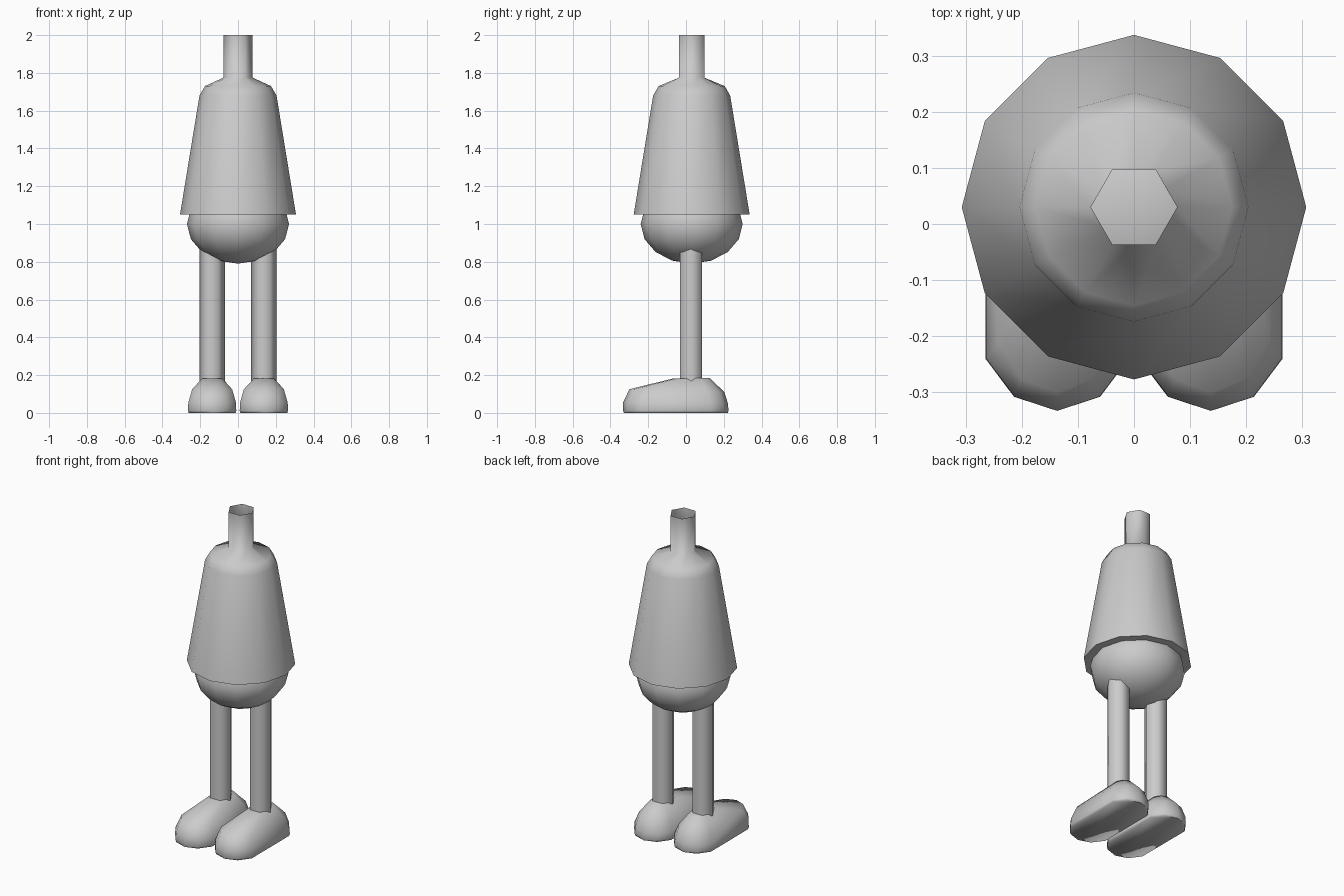
import bpy, bmesh, math

if "Cube" in bpy.data.objects:
    bpy.data.objects.remove(bpy.data.objects["Cube"])

grey = bpy.data.materials.new("plain grey")
grey.diffuse_color = (0.6, 0.6, 0.6, 1)
grey.use_nodes = True
grey.node_tree.nodes["Principled BSDF"].inputs["Base Color"].default_value = grey.diffuse_color
BODY_Y = 0.03


def finish(name, bm, angle=70):
    """Turn a bmesh into a smooth-shaded object with sharp creases."""
    bmesh.ops.recalc_face_normals(bm, faces=bm.faces)
    mesh = bpy.data.meshes.new(name)
    bm.to_mesh(mesh)
    bm.free()
    mesh.materials.append(grey)
    ob = bpy.data.objects.new(name, mesh)
    bpy.context.collection.objects.link(ob)
    bpy.ops.object.select_all(action='DESELECT')
    ob.select_set(True)
    bpy.context.view_layer.objects.active = ob
    bpy.ops.object.shade_smooth_by_angle(angle=math.radians(angle))
    return ob


def loft(name, rings, cap_bottom=True, cap_top=True):
    """Skin a stack of rings that share one point count."""
    bm = bmesh.new()
    loops = [[bm.verts.new(p) for p in ring] for ring in rings]
    n = len(loops[0])
    for a, b in zip(loops, loops[1:]):
        for i in range(n):
            j = (i + 1) % n
            bm.faces.new((a[i], a[j], b[j], b[i]))
    if cap_bottom:
        bm.faces.new(loops[0][::-1])
    if cap_top:
        bm.faces.new(loops[-1])
    return finish(name, bm)


def circle(cx, cy, r, z, n):
    return [(cx + r * math.cos(math.tau * i / n),
             cy + r * math.sin(math.tau * i / n), z) for i in range(n)]


def hexagon(cx, cy, r, z):
    """Hexagon with edge midpoints, so it joins a 12-sided ring."""
    h = circle(cx, cy, r, z, 6)
    pts = []
    for i in range(6):
        a, b = h[i], h[(i + 1) % 6]
        pts += [a, tuple((s + t) / 2 for s, t in zip(a, b))]
    return pts


# Coat: flared 12-sided body narrowing into an open six-sided neck
coat = [circle(0, BODY_Y, r, z, 12)
        for r, z in ((0.307, 1.05), (0.204, 1.68), (0.175, 1.73))]
coat += [hexagon(0, BODY_Y, 0.077, z) for z in (1.775, 2.0)]
loft("coat_and_neck", coat, cap_top=False)

# Hips: flattened ball under the coat
bm = bmesh.new()
bmesh.ops.create_uvsphere(bm, u_segments=12, v_segments=8, radius=1)
bmesh.ops.scale(bm, vec=(0.27, 0.27, 0.21), verts=bm.verts)
bmesh.ops.translate(bm, vec=(0, BODY_Y, 1.0), verts=bm.verts)
finish("hips", bm)


def foot_ring(cx, half, front, back, nose, heel, z_front, z_back):
    """Long outline with faceted rounded ends; height runs front to back."""
    pts = []
    for s, t in ((1, 0), (0.6, 0.73), (0, 1), (-0.6, 0.73), (-1, 0)):
        pts.append((cx + s * half, back - heel + t * heel, z_back))
    for s, t in ((-1, 0), (-0.6, 0.73), (0, 1), (0.6, 0.73), (1, 0)):
        pts.append((cx + s * half, front + nose - t * nose, z_front))
    return pts


for side, sx in (("left", -1), ("right", 1)):
    x = 0.137 * sx
    # Leg: six-sided post from shoe to hips
    loft(side + "_leg", [circle(x, 0.027, 0.067, z, 6) for z in (0.17, 0.95)])
    # Shoe: flat sole, rounded wall, sloping toe and raised ankle
    loft(side + "_shoe", [
        foot_ring(x, 0.124, -0.329, 0.221, 0.092, 0.092, 0.0, 0.0),
        foot_ring(x, 0.128, -0.333, 0.225, 0.093, 0.093, 0.012, 0.012),
        foot_ring(x, 0.126, -0.333, 0.222, 0.093, 0.093, 0.055, 0.05),
        foot_ring(x, 0.106, -0.300, 0.203, 0.09, 0.09, 0.125, 0.11),
        foot_ring(x, 0.052, -0.065, 0.125, 0.05, 0.05, 0.183, 0.185)])
